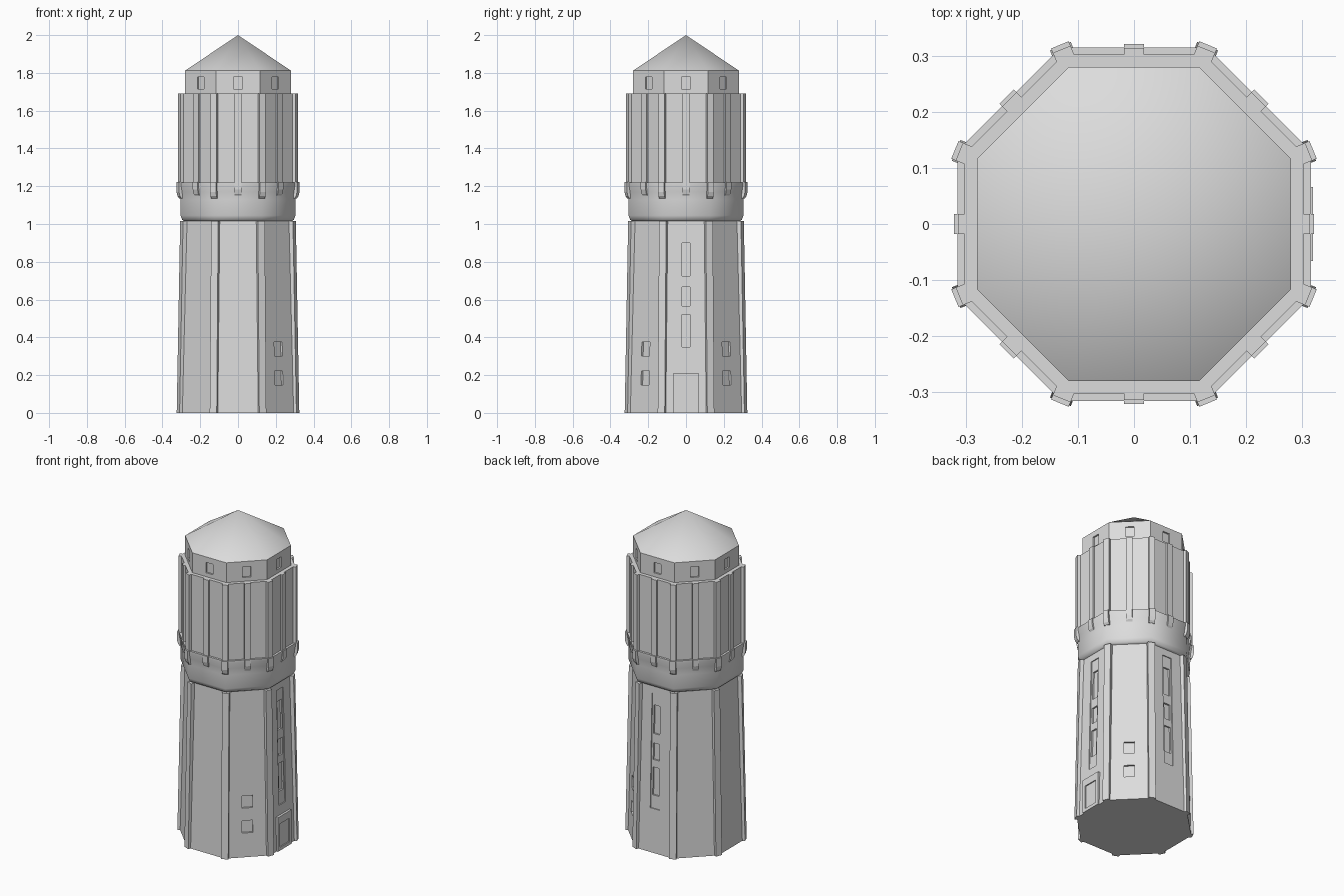
import bpy, bmesh, math
from mathutils import Vector

if "Cube" in bpy.data.objects:
    bpy.data.objects.remove(bpy.data.objects["Cube"])

stone = bpy.data.materials.new("pale_grey_stone")
stone.diffuse_color = (0.72, 0.72, 0.72, 1)
stone.use_nodes = True
stone.node_tree.nodes["Principled BSDF"].inputs["Base Color"].default_value = stone.diffuse_color
C8 = math.cos(math.pi / 8)


def finish(name, bm, smooth=None):
    bmesh.ops.recalc_face_normals(bm, faces=bm.faces)
    me = bpy.data.meshes.new(name)
    bm.to_mesh(me)
    bm.free()
    me.materials.append(stone)
    ob = bpy.data.objects.new(name, me)
    bpy.context.collection.objects.link(ob)
    if smooth:
        bpy.ops.object.select_all(action='DESELECT')
        ob.select_set(True)
        bpy.context.view_layer.objects.active = ob
        bpy.ops.object.shade_smooth_by_angle(angle=math.radians(smooth))
    return ob


def octagon_stack(name, profile, smooth=None):
    """Eight-sided solid from (half width across flats, z) pairs."""
    bm = bmesh.new()
    rings = []
    for a, z in profile:
        if a == 0:
            rings.append([bm.verts.new((0, 0, z))])
        else:
            rings.append([bm.verts.new((a / C8 * math.cos(math.pi / 8 + k * math.pi / 4),
                                        a / C8 * math.sin(math.pi / 8 + k * math.pi / 4), z))
                          for k in range(8)])
    for lo, hi in zip(rings, rings[1:]):
        for k in range(8):
            j = (k + 1) % 8
            top = [hi[0]] if len(hi) == 1 else [hi[j], hi[k]]
            bm.faces.new([lo[k], lo[j]] + top)
    bm.faces.new(rings[0])
    if len(rings[-1]) > 1:
        bm.faces.new(rings[-1])
    return finish(name, bm, smooth)


def add_rib(bm, deg, hw, profile, offset=0):
    """Extrude a (radius, z) outline sideways, facing the given direction."""
    t = math.radians(deg)
    out, side = Vector((math.cos(t), math.sin(t), 0)), Vector((-math.sin(t), math.cos(t), 0))
    sides = [[bm.verts.new(out * r + side * (offset + s * hw) + Vector((0, 0, z)))
              for r, z in profile] for s in (-1, 1)]
    for s in sides:
        bm.faces.new(s)
    n = len(profile)
    for i in range(n):
        j = (i + 1) % n
        bm.faces.new((sides[0][i], sides[0][j], sides[1][j], sides[1][i]))


def ribs(name, degs, hw, profile):
    bm = bmesh.new()
    for d in degs:
        add_rib(bm, d, hw, profile)
    return finish(name, bm)


def carve(ob, items):
    """Cut recesses: items are (direction, half width, outline)."""
    bm = bmesh.new()
    for it in items:
        add_rib(bm, *it)
    cutter = finish("cutter", bm)
    cutter.hide_render = True
    mod = ob.modifiers.new("recess", 'BOOLEAN')
    mod.operation, mod.solver, mod.object = 'DIFFERENCE', 'EXACT', cutter
    bpy.context.view_layer.objects.active = ob
    bpy.ops.object.modifier_apply(modifier=mod.name)
    bpy.data.objects.remove(cutter)


def wall(z):
    return 0.31 - 0.025 * z / 1.02


def recess(z0, z1, depth):
    return [(wall(z0) - depth, z0), (0.36, z0), (0.36, z1), (wall(z1) - depth, z1)]


corners = [22.5 + 45 * k for k in range(8)]
flats = [45 * k for k in range(8)]

# Tapered shaft with recessed window strips and small windows
shaft = octagon_stack("shaft", [(wall(0), 0), (wall(1.03), 1.03)])
carve(shaft, [(d, 0.032, recess(0.27, 0.973, 0.006)) for d in (0, 90)]
      + [(d, 0.03, recess(z, z + 0.075, 0.012)) for d in (-45, 45) for z in (0.148, 0.30)])
carve(shaft, [(d, 0.021, recess(a, b, 0.016)) for d in (0, 90)
              for a, b in ((0.35, 0.52), (0.566, 0.667), (0.725, 0.90))])
ribs("shaft_corner_pilasters", corners, 0.02,
     [(0.27, 0), (0.343, 0), (0.323, 1.015), (0.27, 1.015)])

# Door surround with a recessed panel
door = ribs("door_surround", [0], 0.066, [(0.28, 0), (0.319, 0), (0.319, 0.21), (0.28, 0.21)])
carve(door, [(0, 0.045, [(0.312, 0.02), (0.35, 0.02), (0.35, 0.165), (0.312, 0.165)])])

# Rounded collar carrying the tank
octagon_stack("collar", [(0.284, 1.015), (0.296, 1.023), (0.304, 1.045), (0.305, 1.13),
                         (0.309, 1.17), (0.315, 1.205), (0.315, 1.22)], 50)

# Tank with pilasters and brackets
octagon_stack("tank", [(0.302, 1.20), (0.302, 1.69)])
for label, degs, hw, r, rb, zb in (("corner", corners, 0.017, 0.337, 0.3455, 1.135),
                                   ("middle", flats, 0.018, 0.314, 0.321, 1.148)):
    ribs("tank_%s_pilasters" % label, degs, hw,
         [(0.28, 1.2), (r, 1.2), (r, 1.69), (0.28, 1.69)])
    ribs("tank_%s_brackets" % label, degs, hw,
         [(0.28, zb), (rb - 0.016, zb), (rb - 0.006, zb + 0.012), (rb, zb + 0.035),
          (rb, 1.222), (0.28, 1.222)])

# Upper drum with one small window on each side
drum = octagon_stack("upper_drum", [(0.28, 1.68), (0.28, 1.812)])
carve(drum, [(d, 0.024, [(0.27, 1.714), (0.3, 1.714), (0.3, 1.778), (0.27, 1.778)])
             for d in flats])

# Pointed roof
octagon_stack("roof", [(0.28, 1.812), (0, 2.0)], 35)
